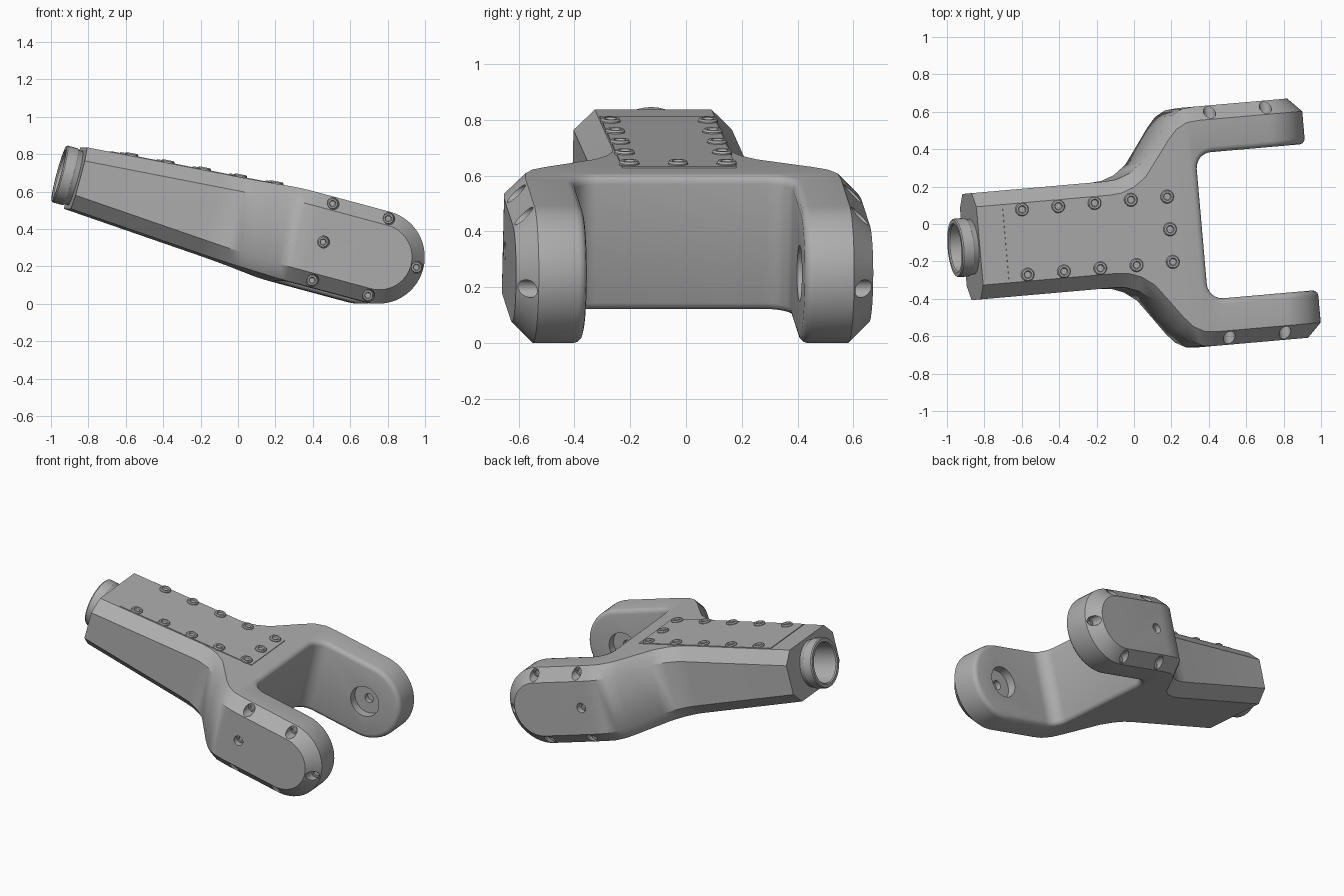
import bpy, bmesh
from math import sin, cos, pi, radians
from mathutils import Matrix, Vector

old = bpy.data.objects.get("Cube")
if old:
    bpy.data.objects.remove(old, do_unlink=True)

# One grey for the whole casting
grey = bpy.data.materials.new("machined_grey")
grey.use_nodes = True
colour = (0.42, 0.42, 0.42, 1)
grey.diffuse_color = colour
grey.node_tree.nodes["Principled BSDF"].inputs["Base Color"].default_value = colour

# Working frame: x runs along the link, y across it, origin at the fork pivot
PLACE = (Matrix.Translation((0.70, 0.016, 0.25))
         @ Matrix.Rotation(radians(5), 4, 'Y').to_3x3().to_4x4().inverted()
         @ Matrix.Rotation(radians(5), 4, 'Y')
         @ Matrix.Rotation(radians(5), 4, 'Z')
         @ Matrix.Rotation(radians(15), 4, 'Y'))
BASE, R, CH = -1.63, 0.25, 0.075
HALF, GAP, WALL = 0.642, 0.392, -0.41
SLOPE = 0.07
parts = []


def height(p):
    return min(R, 0.17 + SLOPE * (p - BASE))


def make(name, bm):
    bmesh.ops.remove_doubles(bm, verts=bm.verts, dist=1e-5)
    bmesh.ops.recalc_face_normals(bm, faces=bm.faces)
    mesh = bpy.data.meshes.new(name)
    bm.to_mesh(mesh)
    bm.free()
    mesh.materials.append(grey)
    obj = bpy.data.objects.new(name, mesh)
    bpy.context.scene.collection.objects.link(obj)
    return obj


def lathe(bm, profile, matrix, segs=24):
    """Revolve a closed (radius, height) profile about local z."""
    rings = [[bm.verts.new(matrix @ Vector((r * cos(2 * pi * i / segs),
                                            r * sin(2 * pi * i / segs), z)))
              for i in range(segs)] if r > 0 else [bm.verts.new(matrix @ Vector((0, 0, z)))]
             for r, z in profile]
    for a, b in zip(rings, rings[1:]):
        for i in range(segs):
            j = (i + 1) % segs
            if len(a) == 1:
                bm.faces.new((a[0], b[i], b[j]))
            elif len(b) == 1:
                bm.faces.new((a[i], a[j], b[0]))
            else:
                bm.faces.new((a[i], a[j], b[j], b[i]))


def cut(obj, cutter):
    cutter.hide_render = True
    mod = obj.modifiers.new("cut", 'BOOLEAN')
    mod.operation, mod.solver, mod.object = 'DIFFERENCE', 'EXACT', cutter
    bpy.context.view_layer.update()
    graph = bpy.context.evaluated_depsgraph_get()
    mesh = bpy.data.meshes.new_from_object(obj.evaluated_get(graph))
    obj.modifiers.clear()
    obj.data = mesh
    bpy.data.objects.remove(cutter, do_unlink=True)


# Body: chamfered sections lofted along the link, then swept round the pivot
bm = bmesh.new()
stations = [(BASE, .285), (-.90, .285), (-.84, .29), (-.77, .315), (-.70, .365),
            (-.62, .47), (-.56, .55), (-.51, .605), (-.45, .636), (-.38, HALF), (0, HALF)]
rings = []
for p, w in stations:
    h = height(p)
    half = [(w, h - CH), (w - CH, h), (CH - w, h), (-w, h - CH)]
    section = half + [(v, -q) for v, q in reversed(half)]
    rings.append([bm.verts.new((p, v, q)) for v, q in section])
for a, b in zip(rings, rings[1:]):
    for i in range(8):
        j = (i + 1) % 8
        bm.faces.new((a[i], a[j], b[j], b[i]))
bm.faces.new(rings[0])
last = rings[-1]
STEPS = 28
rows = [last[:4]]
for k in range(1, STEPS):
    turn = Matrix.Rotation(pi * k / STEPS, 3, 'Y')
    rows.append([bm.verts.new(turn @ v.co) for v in last[:4]])
rows.append(last[:3:-1])
for a, b in zip(rows, rows[1:]):
    for i in range(3):
        bm.faces.new((a[i], a[i + 1], b[i + 1], b[i]))
for side in (0, 3):
    bm.faces.new([row[side] for row in rows])
body = make("fork_body", bm)

# Slot between the fork arms, with rounded inner corners
bm = bmesh.new()
CR = 0.085
outline = [(1, GAP)]
for s in (1, -1):
    arc = [(WALL + CR * (1 - sin(k * pi / 16)), s * (GAP - CR * (1 - cos(k * pi / 16))))
           for k in range(9)]
    outline += arc if s == 1 else arc[::-1]
outline.append((1, -GAP))
slot = bm.faces.new([bm.verts.new((p, v, -.5)) for p, v in outline])
top = bmesh.ops.extrude_face_region(bm, geom=[slot])["geom"]
bmesh.ops.translate(bm, vec=(0, 0, 1), verts=[g for g in top if isinstance(g, bmesh.types.BMVert)])
cut(body, make("slot_cutter", bm))

# Round the rim of the slot
bm = bmesh.new()
bm.from_mesh(body.data)
rim = []
for e in bm.edges:
    mid = (e.verts[0].co + e.verts[1].co) / 2
    if len(e.link_faces) == 2 and e.calc_face_angle() > 0.6 \
            and mid.x > WALL - .01 and abs(mid.y) < GAP + .005:
        rim.append(e)
bmesh.ops.bevel(bm, geom=rim, offset=.03, segments=3, profile=.5,
                affect='EDGES', clamp_overlap=False)
bm.to_mesh(body.data)
bm.free()

# Bolt pockets, pivot recesses and the bore of the collar
bm = bmesh.new()
mid_ch = R - CH / 2
bolts = [(-.31, mid_ch), (0, mid_ch), (mid_ch, 0), (0, -mid_ch), (-.31, -mid_ch), (-.31, 0)]
FLOOR, SIDE_FLOOR = 0.555, 0.60
seats = []
for s in (1, -1):
    outward = Matrix.Rotation(-s * pi / 2, 4, 'X')
    for p, q in bolts:
        depth = FLOOR if q or p > 0 else SIDE_FLOOR
        seat = Matrix.Translation((p, s * depth, q)) @ outward
        seats.append(seat)
        lathe(bm, [(0, 0), (.032, 0), (.032, .2), (0, .2)], seat)
    pivot = Matrix.Translation((0, s * GAP, 0)) @ outward
    lathe(bm, [(0, -.1), (.1, -.1), (.1, .055), (.03, .055), (.03, .09), (0, .09)], pivot, 40)
to_base = Matrix.Translation((BASE, 0, 0)) @ Matrix.Rotation(-pi / 2, 4, 'Y')
lathe(bm, [(0, -.16), (.13, -.16), (.13, .1), (0, .1)], to_base, 40)
cut(body, make("hole_cutter", bm))
parts.append(body)

# Collar tube at the base
bm = bmesh.new()
lathe(bm, [(0, -.165), (.14, -.165), (.15, .02), (.157, .03), (.157, .085), (.152, .092),
           (.132, .092), (.126, .085), (.126, -.15), (0, -.15)], to_base, 40)
parts.append(make("collar", bm))

# Cover plate on the sloping top
lean = Matrix.Rotation(-SLOPE, 4, 'Y')
bm = bmesh.new()
bmesh.ops.create_cube(bm, size=1, matrix=Matrix.Translation((-1.015, 0, height(-1.015)))
                      @ lean @ Matrix.Diagonal((.95, .41, .009, 1)))
parts.append(make("cover_plate", bm))

# Socket screws on the cover and in the arm pockets
HEAD = [(0, -.01), (.036, -.01), (.036, .006), (.031, .013), (.021, .013),
        (.017, .005), (0, .005)]
bm = bmesh.new()
spots = [(-1.386 + .198 * i, s * .175) for i in range(5) for s in (1, -1)] + [(-.594, 0)]
for p, v in spots:
    lathe(bm, HEAD, Matrix.Translation((p, v, height(p) + .003)) @ lean)
parts.append(make("cover_screws", bm))
bm = bmesh.new()
for seat in seats:
    lathe(bm, HEAD, seat @ Matrix.Scale(.84, 4))
parts.append(make("arm_screws", bm))

# Tilt and turn everything into place, then smooth
bpy.ops.object.select_all(action='DESELECT')
for obj in parts:
    obj.data.transform(PLACE)
    obj.select_set(True)
bpy.context.view_layer.objects.active = body
bpy.ops.object.shade_smooth_by_angle(angle=0.6)
